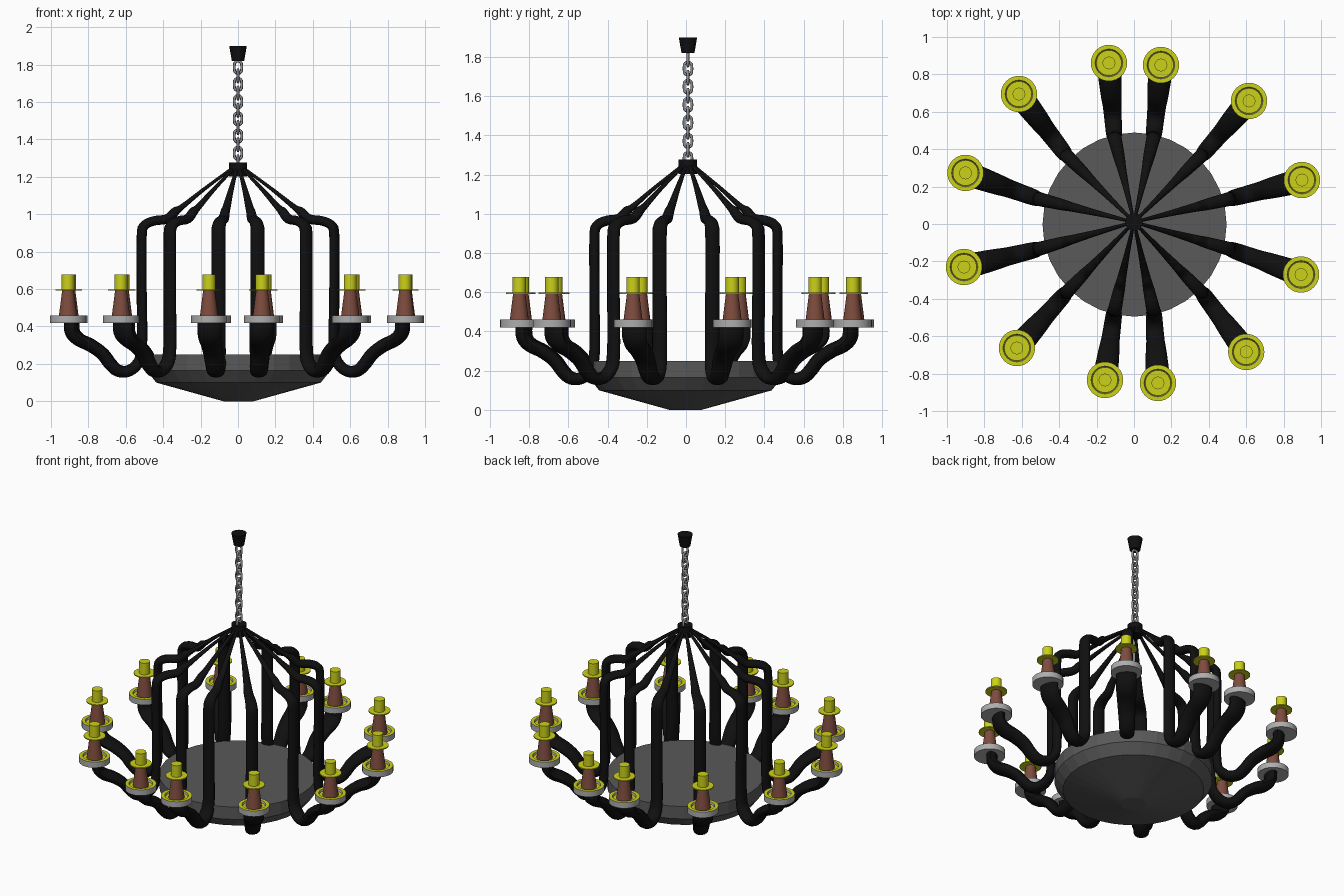
import bpy, bmesh, math
from mathutils import Vector

cube = bpy.data.objects.get("Cube")
if cube:
    bpy.data.objects.remove(cube, do_unlink=True)


def material(name, r, g, b):
    mat = bpy.data.materials.new(name)
    mat.use_nodes = True
    mat.diffuse_color = (r, g, b, 1)
    mat.node_tree.nodes["Principled BSDF"].inputs["Base Color"].default_value = (r, g, b, 1)
    return mat


black = material("black_iron", .005, .005, .005)
dark = material("dark_grey", .1, .1, .1)
steel = material("chain_grey", .28, .28, .28)
pale = material("pale_grey", .42, .42, .42)
yellow = material("yellow", .6, .64, .01)
brown = material("brown", .21, .072, .048)


def finish(bm, name, mats, angle=30):
    """Turn a bmesh into a named, shaded object."""
    bmesh.ops.recalc_face_normals(bm, faces=bm.faces)
    mesh = bpy.data.meshes.new(name)
    bm.to_mesh(mesh)
    bm.free()
    for mat in mats:
        mesh.materials.append(mat)
    obj = bpy.data.objects.new(name, mesh)
    bpy.context.collection.objects.link(obj)
    bpy.ops.object.select_all(action='DESELECT')
    obj.select_set(True)
    bpy.context.view_layer.objects.active = obj
    if angle:
        bpy.ops.object.shade_smooth_by_angle(angle=math.radians(angle))
    return obj


def loft(bm, rings):
    """Skin closed rings of points and cap both ends."""
    rows = [[bm.verts.new(p) for p in ring] for ring in rings]
    for a, b in zip(rows, rows[1:]):
        for i in range(len(a)):
            j = (i + 1) % len(a)
            bm.faces.new((a[i], a[j], b[j], b[i]))
    bm.faces.new(rows[0])
    bm.faces.new(rows[-1])


def circle(n):
    return [(math.cos(math.tau * i / n), math.sin(math.tau * i / n)) for i in range(n)]


def lathe(name, profile, mats, at=(0, 0), sides=32, angle=30, upward=False):
    """Revolve (radius, z) points; optionally give upward faces slot 1."""
    bm = bmesh.new()
    loft(bm, [[(at[0] + r * c, at[1] + r * s, z) for c, s in circle(sides)]
              for r, z in profile])
    bmesh.ops.recalc_face_normals(bm, faces=bm.faces)
    if upward:
        for f in bm.faces:
            f.material_index = int(f.normal.z > .5)
    return finish(bm, name, mats, angle)


def smooth_path(points, steps=4):
    """Catmull-Rom interpolation through the control points."""
    pts = [Vector(p) for p in points]
    pts = [pts[0]] + pts + [pts[-1]]
    out = []
    for a, b, c, d in zip(pts, pts[1:], pts[2:], pts[3:]):
        for k in range(steps):
            t = k / steps
            out.append(b + (c - a) * (t / 2) + (a * 2 - b * 5 + c * 4 - d) * (t * t / 2)
                       + (b * 3 - a - c * 3 + d) * (t ** 3 / 2))
    return out + [pts[-1]]


hub = Vector((0, .01))

# Arm profile: reach (hub 0, upright 1, cup 2), height, width, thickness
ARM = [(.05, 1.25, .016, .016), (.35, 1.135, .03, .02), (.58, 1.04, .045, .03),
       (.65, 1.015, .05, .048), (.74, .975, .06, .05), (.87, .965, .068, .05),
       (.97, .94, .074, .052), (1, .88, .076, .052), (1, .6, .076, .052),
       (1, .28, .08, .055), (1.07, .195, .088, .06), (1.2, .16, .092, .062),
       (1.33, .165, .096, .066), (1.43, .2, .1, .068), (1.54, .255, .11, .068),
       (1.7, .3, .12, .07), (1.86, .33, .128, .07), (1.95, .37, .13, .07),
       (1.96, .43, .13, .07)]
PATH = smooth_path(ARM)


def arm(upright, cup):
    side = Vector((hub.y - cup.y, cup.x - hub.x, 0)).normalized()
    centres = []
    for reach, z, w, t in PATH:
        plan = hub.lerp(upright, reach) if reach <= 1 else upright.lerp(cup, reach - 1)
        centres.append(Vector((plan.x, plan.y, z)))
    rings = []
    last = len(centres) - 1
    for i, p in enumerate(centres):
        tangent = centres[min(i + 1, last)] - centres[max(i - 1, 0)]
        normal = side.cross(tangent).normalized()
        w, t = PATH[i][2] / 2, PATH[i][3] / 2
        rings.append([p + side * (w * c) + normal * (t * s) for c, s in circle(12)])
    bm = bmesh.new()
    loft(bm, rings)
    finish(bm, "arm", [black], 50)


def candle(cup):
    # Saucer with a shallow recess, painted on its upward faces
    lathe("saucer", [(.03, .42), (.097, .42), (.097, .46), (.074, .46), (.07, .447),
                     (.03, .447)], [pale, yellow], cup, upward=True)
    lathe("candle_body", [(.05, .445), (.031, .595)], [brown], cup, 24)
    lathe("candle_collar", [(.068, .592), (.068, .599)], [yellow], cup)
    lathe("candle_tip", [(.034, .597), (.034, .678)], [yellow], cup, 24)


# Twelve arms: each upright is mirrored into the four quarters
GROUPS = [((.515, .135), [(.898, .235), (.893, -.27), (-.909, -.23), (-.901, .273)]),
          ((.365, .37), [(.615, .658), (.6, -.684), (-.626, -.663), (-.615, .695)]),
          ((.105, .467), [(.144, .85), (.128, -.85), (-.155, -.834), (-.134, .861)])]
for (ux, uy), cups in GROUPS:
    for x, y in cups:
        cup = Vector((x, y))
        arm(Vector((math.copysign(ux, x), math.copysign(uy, y))), cup)
        candle(cup)

# Central dish, hub and ceiling mount
lathe("dish", [(.08, 0), (.44, .1), (.492, .165), (.492, .25)], [dark], (.003, -.003), 32, 0)
lathe("hub", [(.047, 1.203), (.047, 1.278)], [black], hub)
lathe("ceiling_mount", [(.033, 1.82), (.047, 1.9)], [black], hub)

# Chain of stadium links, each turned a quarter from the one before
for k in range(12):
    bm = bmesh.new()
    rings = []
    for c, s in circle(16):
        stretch = math.copysign(.013, s) if abs(s) > .01 else 0
        ring = []
        for u, v in circle(8):
            r = .02 + .0075 * u
            p = (r * c, .0075 * v) if k % 2 == 0 else (.0075 * v, r * c)
            ring.append((hub.x + p[0], hub.y + p[1], 1.786 - .046 * k + r * s + stretch))
        rings.append([bm.verts.new(q) for q in ring])
    for i in range(16):
        a, b = rings[i], rings[(i + 1) % 16]
        for j in range(8):
            n = (j + 1) % 8
            bm.faces.new((a[j], a[n], b[n], b[j]))
    finish(bm, "chain_link", [steel], 60)
